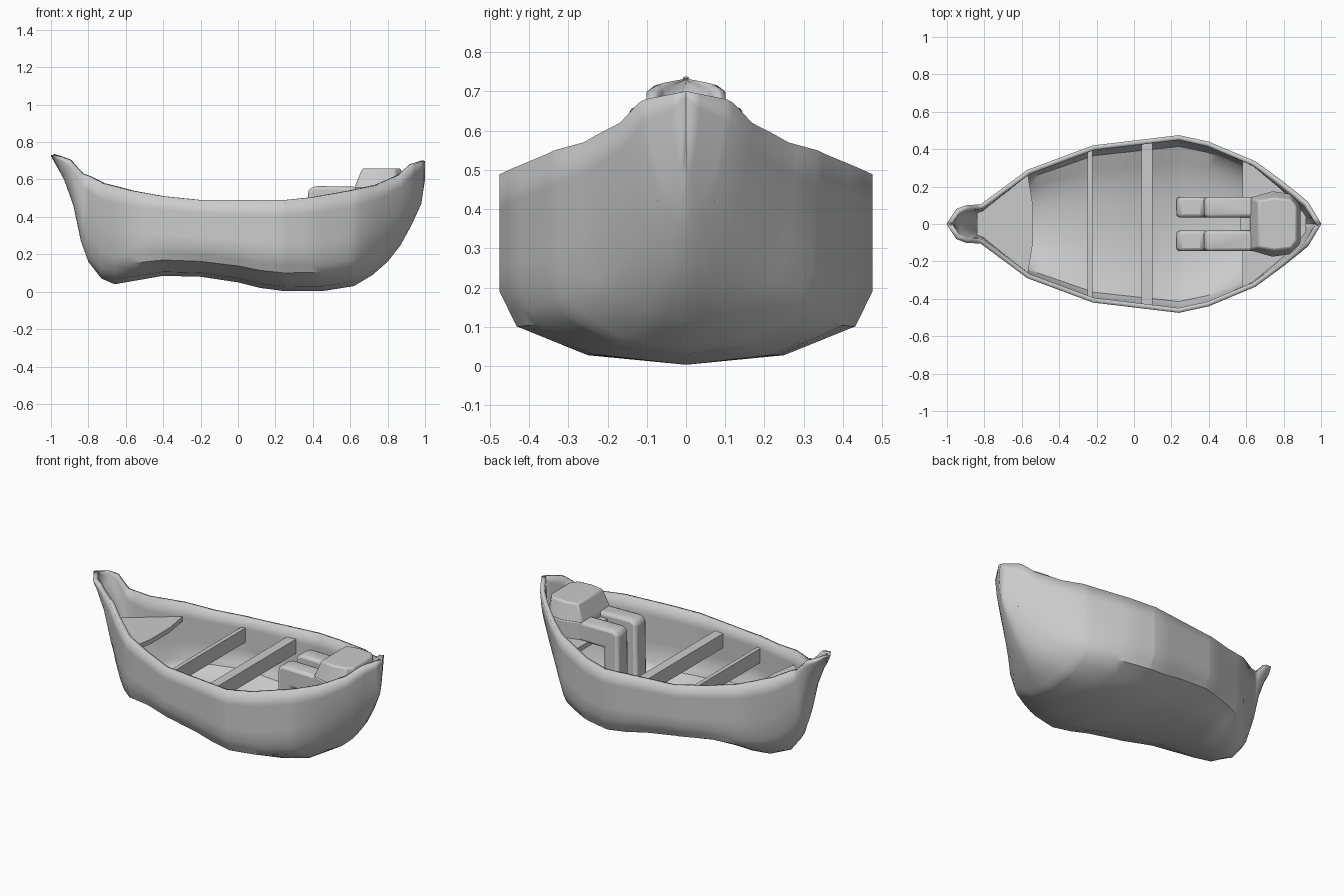
import bpy, bmesh

if "Cube" in bpy.data.objects:
    bpy.data.objects.remove(bpy.data.objects["Cube"])

# Hull lines: (x, value) control points
SHEER = [(-1, .73), (-.9, .7), (-.83, .63), (-.73, .58), (-.57, .54), (-.4, .51), (-.2, .49),
         (.25, .49), (.4, .505), (.6, .54), (.75, .57), (.87, .62), (.94, .68), (1, .7)]
KEEL = [(-1, .725), (-.93, .6), (-.88, .46), (-.84, .27), (-.8, .16), (-.73, .07), (-.66, .04),
        (-.4, .085), (-.2, .08), (0, .05), (.12, .02), (.25, .003), (.45, .003), (.62, .03),
        (.72, .09), (.8, .16), (.87, .25), (.93, .36), (.98, .47), (1, .6)]
WIDTH = [(-1, .005), (-.95, .08), (-.9, .1), (-.82, .105), (-.57, .29), (-.22, .42), (.24, .475),
         (.4, .44), (.65, .335), (.8, .225), (.93, .12), (1, .004)]
MID = [(0, 0), (.05, .53), (.2, .91), (.38, 1), (1, 1)]
END = [(0, 0), (.05, .22), (.2, .5), (.38, .7), (.65, .88), (1, 1)]


def interp(pts, x):
    if x <= pts[0][0]:
        return pts[0][1]
    for (a, p), (b, q) in zip(pts, pts[1:]):
        if x <= b:
            return p + (q - p) * (x - a) / (b - a)
    return pts[-1][1]


def half_width(x, f):
    e = min(max((abs(x) - .55) / .4, 0), 1)
    e = e * e * (3 - 2 * e)
    return interp(WIDTH, x) * ((1 - e) * interp(MID, f) + e * interp(END, f))


def inside(x, z):
    k, s = interp(KEEL, x), interp(SHEER, x)
    return half_width(x, (z - k) / (s - k)) - .012


def make(name, verts, faces, bevel=0, angle=40):
    me = bpy.data.meshes.new(name)
    me.from_pydata(verts, [], faces)
    bm = bmesh.new()
    bm.from_mesh(me)
    bmesh.ops.remove_doubles(bm, verts=bm.verts, dist=.0005)
    bmesh.ops.recalc_face_normals(bm, faces=bm.faces)
    bm.to_mesh(me)
    bm.free()
    ob = bpy.data.objects.new(name, me)
    bpy.context.collection.objects.link(ob)
    bpy.ops.object.select_all(action='DESELECT')
    ob.select_set(True)
    bpy.context.view_layer.objects.active = ob
    bpy.ops.object.shade_smooth_by_angle(angle=angle * 3.14159 / 180)
    if bevel:
        m = ob.modifiers.new("bevel", 'BEVEL')
        m.width, m.segments = bevel, 2
    return ob


def prism(name, a, b, bevel=0):
    # joins two matching outlines into a closed solid
    n = len(a)
    faces = [(i, (i + 1) % n, n + (i + 1) % n, n + i) for i in range(n)]
    return make(name, a + b, faces + [tuple(range(n)), tuple(range(n, 2 * n))], bevel)


# Hull shell: cross sections lofted from bow to stern
xs = sorted({p[0] for p in SHEER + KEEL + WIDTH} | {-.5, -.3, .06, .33, .52})
fs = [0, .025, .05, .12, .2, .28, .38, .52, .66, .83, 1]
row = [(f, -1) for f in reversed(fs)] + [(f, 1) for f in fs[1:]]
verts, n = [], len(row)
for x in xs:
    k, s = interp(KEEL, x), interp(SHEER, x)
    verts += [(x, side * half_width(x, f), k + (s - k) * f) for f, side in row]
faces = [(i * n + j, i * n + j + 1, (i + 1) * n + j + 1, (i + 1) * n + j)
         for i in range(len(xs) - 1) for j in range(n - 1)]
hull = make("hull", verts, faces)
# outward normals, then thickness added inwards
me = hull.data
low = min(me.polygons, key=lambda p: p.center.z)
if low.normal.z > 0:
    me.flip_normals()
sol = hull.modifiers.new("thickness", 'SOLIDIFY')
sol.thickness, sol.offset = .026, -1


# Boards cut to the inside of the hull
def board(name, stations, z0, z1, bow=0):
    def outline(z):
        right = [(x, inside(x, z1), z) for x in stations]
        pts = right + [(x, -y, z) for x, y, _ in reversed(right)]
        return pts + [(stations[0] + bow, -.1, z), (stations[0] + bow, .1, z)]
    return prism(name, outline(z0), outline(z1))


board("front_thwart", [-.248, -.222], .34, .43)
board("middle_thwart", [.04, .10], .34, .43)
board("bow_deck", [-.57, -.65, -.73, -.8, -.84], .43, .46, .03)
board("stern_seat", [.58, .65, .72, .8, .87, .92], .42, .45)

# Seated lower body: legs with feet
LEG = [(.68, .56), (.41, .565), (.375, .545), (.37, .14), (.33, .125), (.24, .10), (.22, .05),
       (.47, .045), (.475, .44), (.68, .44)]
for side, label in ((1, "left"), (-1, "right")):
    prism(label + "_leg", [(x, side * .035, z) for x, z in LEG],
          [(x, side * .145, z) for x, z in LEG], .018)

# Hips: tapered block resting on the stern seat
HIPS = [(.62, .14), (.74, .175), (.84, .16), (.89, .1)]
TOP = [(.665, .125), (.75, .14), (.84, .13), (.87, .09)]


def ring(pts, z):
    return [(x, y, z) for x, y in pts] + [(x, -y, z) for x, y in reversed(pts)]


prism("hips", ring(HIPS, .44), ring(HIPS, .56), .01)
prism("waist", ring(HIPS, .55), ring(TOP, .66), .01)
prism("crotch", ring([(.57, .04), (.66, .04)], .45), ring([(.57, .04), (.66, .04)], .53))
